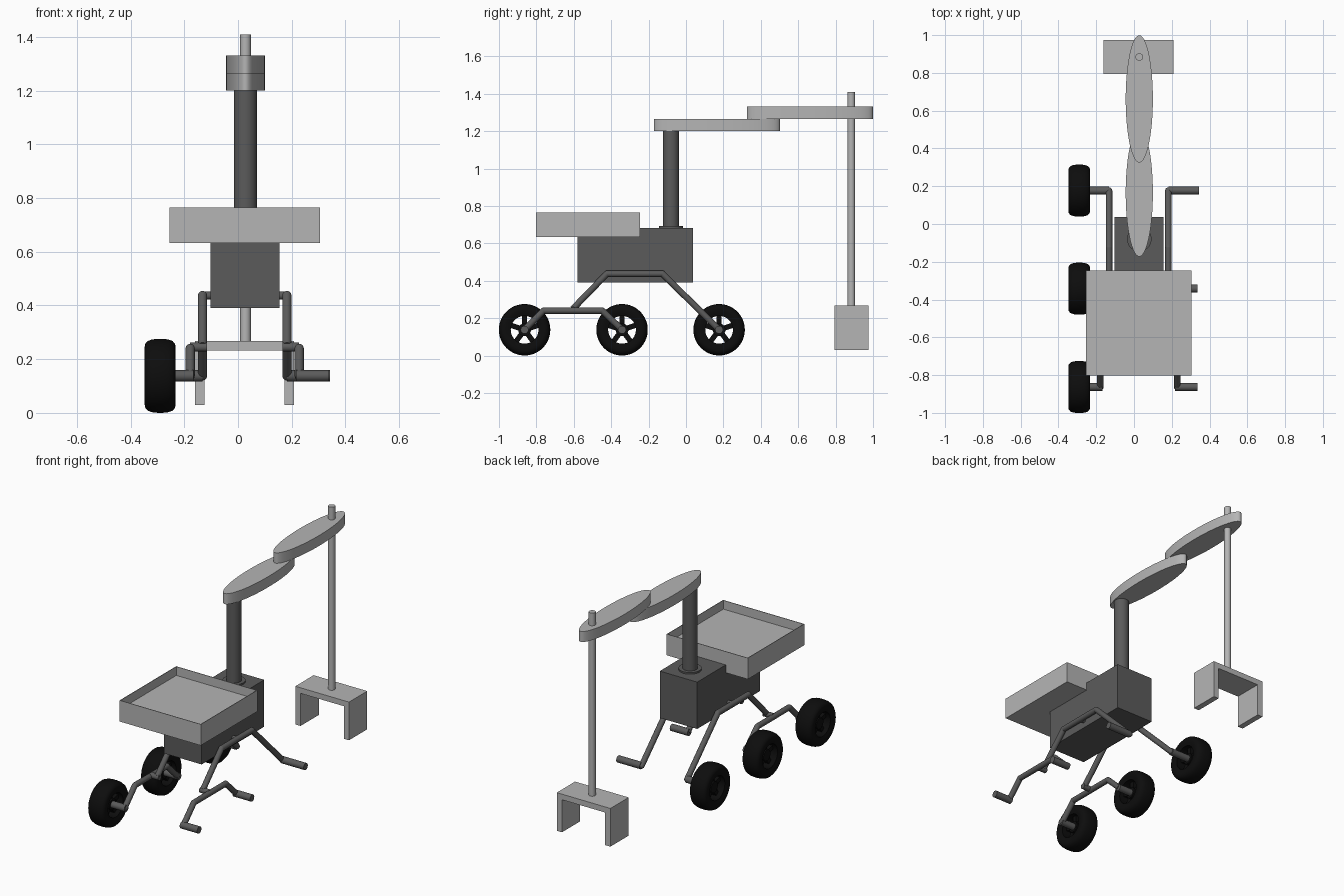
import bpy, bmesh, math
from mathutils import Vector, Matrix

if "Cube" in bpy.data.objects:
    bpy.data.objects.remove(bpy.data.objects["Cube"])

CX = 0.025  # centre plane of the chassis


def material(name, value):
    m = bpy.data.materials.new(name)
    m.diffuse_color = (value, value, value, 1)
    m.use_nodes = True
    m.node_tree.nodes["Principled BSDF"].inputs["Base Color"].default_value = m.diffuse_color
    return m


LIGHT = material("light grey", 0.46)
DARK = material("dark grey", 0.105)
BLACK = material("tyre black", 0.004)


def finish(bm, name, mat, smooth=True):
    bmesh.ops.recalc_face_normals(bm, faces=bm.faces)
    me = bpy.data.meshes.new(name)
    bm.to_mesh(me)
    bm.free()
    if smooth:
        me.shade_smooth()
        me.set_sharp_from_angle(angle=math.radians(35))
    me.materials.append(mat)
    ob = bpy.data.objects.new(name, me)
    bpy.context.collection.objects.link(ob)
    return ob


def add_box(bm, lo, hi):
    lo, hi = Vector(lo), Vector(hi)
    mat = Matrix.Translation((lo + hi) / 2) @ Matrix.Diagonal((*(hi - lo), 1))
    return bmesh.ops.create_cube(bm, size=1, matrix=mat)["verts"]


def add_rod(bm, a, b, r, segs=24):
    a, b = Vector(a), Vector(b)
    d = b - a
    rot = d.to_track_quat('Z', 'Y').to_matrix().to_4x4()
    bmesh.ops.create_cone(bm, cap_ends=True, segments=segs, radius1=r, radius2=r,
                          depth=d.length, matrix=Matrix.Translation((a + b) / 2) @ rot)


def add_tube(bm, pts, r):
    for a, b in zip(pts, pts[1:]):
        add_rod(bm, a, b, r)
    for p in pts[:-1]:  # rounded elbows
        bmesh.ops.create_uvsphere(bm, u_segments=20, v_segments=12, radius=r,
                                  matrix=Matrix.Translation(p))


def extrude_outline(bm, pts, z0, z1):
    f = bm.faces.new([bm.verts.new((x, y, z0)) for x, y in pts])
    top = bmesh.ops.extrude_face_region(bm, geom=[f])["geom"]
    for v in top:
        if isinstance(v, bmesh.types.BMVert):
            v.co.z = z1


# chassis box
bm = bmesh.new()
add_box(bm, (CX - 0.128, -0.58, 0.39), (CX + 0.13, 0.037, 0.682))
finish(bm, "chassis", DARK, False)

# open cargo tray: outer box with sunken floor
bm = bmesh.new()
add_box(bm, (CX - 0.28, -0.802, 0.633), (CX + 0.28, -0.245, 0.765))
bm.faces.ensure_lookup_table()
top = max(bm.faces, key=lambda f: f.calc_center_median().z)
bmesh.ops.inset_region(bm, faces=[top], thickness=0.005)
floor = bmesh.ops.extrude_face_region(bm, geom=[top])["geom"]
bmesh.ops.delete(bm, geom=[top], context='FACES')
bmesh.ops.translate(bm, vec=(0, 0, -0.055),
                    verts=[v for v in floor if isinstance(v, bmesh.types.BMVert)])
finish(bm, "cargo_tray", LIGHT, False)

# mast with base collar
bm = bmesh.new()
add_rod(bm, (CX + 0.003, -0.08, 0.66), (CX + 0.003, -0.08, 1.2), 0.043, 40)
add_rod(bm, (CX + 0.003, -0.08, 0.66), (CX + 0.003, -0.08, 0.692), 0.065, 40)
finish(bm, "mast", DARK)

# two elliptical arm links
for name, yc, z0, z1 in (("lower_arm", 0.165, 1.2, 1.266), ("upper_arm", 0.662, 1.266, 1.331)):
    bm = bmesh.new()
    ring = [2 * math.pi * i / 72 for i in range(72)]
    extrude_outline(bm, [(CX + 0.003 + 0.072 * math.cos(a), yc + 0.337 * math.sin(a))
                         for a in ring], z0, z1)
    finish(bm, name, LIGHT)

# vertical tool pole
bm = bmesh.new()
add_rod(bm, (CX + 0.003, 0.884, 0.25), (CX + 0.003, 0.884, 1.41), 0.02, 32)
finish(bm, "tool_pole", LIGHT)

# fork gripper: an upside-down U
bm = bmesh.new()
xl, xr, t = CX - 0.186, CX + 0.184, 0.036
outline = [(xl, 0.03), (xl + t, 0.03), (xl + t, 0.233), (xr - t, 0.233),
           (xr - t, 0.03), (xr, 0.03), (xr, 0.268), (xl, 0.268)]
f = bm.faces.new([bm.verts.new((x, 0.795, z)) for x, z in outline])
ext = bmesh.ops.extrude_face_region(bm, geom=[f])["geom"]
bmesh.ops.translate(bm, vec=(0, 0.18, 0),
                    verts=[v for v in ext if isinstance(v, bmesh.types.BMVert)])
finish(bm, "gripper", LIGHT, False)

# rocker and bogie suspension on both sides
WHEEL_Y = (-0.863, -0.342, 0.177)
WZ = 0.138
for side, s in (("left", -1), ("right", 1)):
    xr, xb, xe = CX + s * 0.157, CX + s * 0.203, CX + s * 0.312
    bm = bmesh.new()
    add_tube(bm, [(xr, WHEEL_Y[2], WZ), (xr, -0.125, 0.437), (xr, -0.423, 0.437),
                  (xr, -0.605, 0.25)], 0.017)
    add_rod(bm, (xr, WHEEL_Y[2], WZ), (CX + s * 0.318, WHEEL_Y[2], WZ), 0.021)
    add_rod(bm, (CX + s * 0.1, -0.27, 0.437), (xr, -0.27, 0.437), 0.015)
    finish(bm, side + "_rocker", DARK)

    bm = bmesh.new()
    add_tube(bm, [(xb, WHEEL_Y[0], WZ), (xb, -0.762, 0.24), (xb, -0.448, 0.24),
                  (xb, WHEEL_Y[1], WZ)], 0.017)
    for y in WHEEL_Y[:2]:
        add_rod(bm, (xb - s * 0.012, y, WZ), (xe, y, WZ), 0.021)
    add_rod(bm, (xr - s * 0.016, -0.605, 0.245), (xb, -0.605, 0.245), 0.017)
    finish(bm, side + "_bogie", DARK)

# wheels, fitted on the left side only
PROFILE = [(0.074, -0.05), (0.09, -0.054), (0.106, -0.058), (0.120, -0.055), (0.130, -0.046),
           (0.1355, -0.03), (0.1375, -0.012)]
PROFILE += [(r, -x) for r, x in reversed(PROFILE)]


def wheel(name, y):
    bm = bmesh.new()
    n = 64
    rings = [[bm.verts.new((x, r * math.cos(2 * math.pi * i / n), r * math.sin(2 * math.pi * i / n)))
              for r, x in PROFILE] for i in range(n)]
    m = len(PROFILE)
    for i in range(n):
        a, b = rings[i], rings[(i + 1) % n]
        for j in range(m):
            k = (j + 1) % m
            bm.faces.new((a[j], a[k], b[k], b[j]))
    # hub and five spokes
    add_rod(bm, (-0.03, 0, 0), (0.03, 0, 0), 0.034, 32)
    for k in range(5):
        vs = add_box(bm, (-0.02, -0.014, 0.02), (0.02, 0.014, 0.078))
        bmesh.ops.rotate(bm, verts=vs, cent=(0, 0, 0),
                         matrix=Matrix.Rotation(k * math.tau / 5, 3, 'X'))
    ob = finish(bm, name, BLACK)
    ob.location = (-0.29, y, WZ)


for label, y in zip(("front", "middle", "rear"), WHEEL_Y):
    wheel(label + "_wheel", y)
